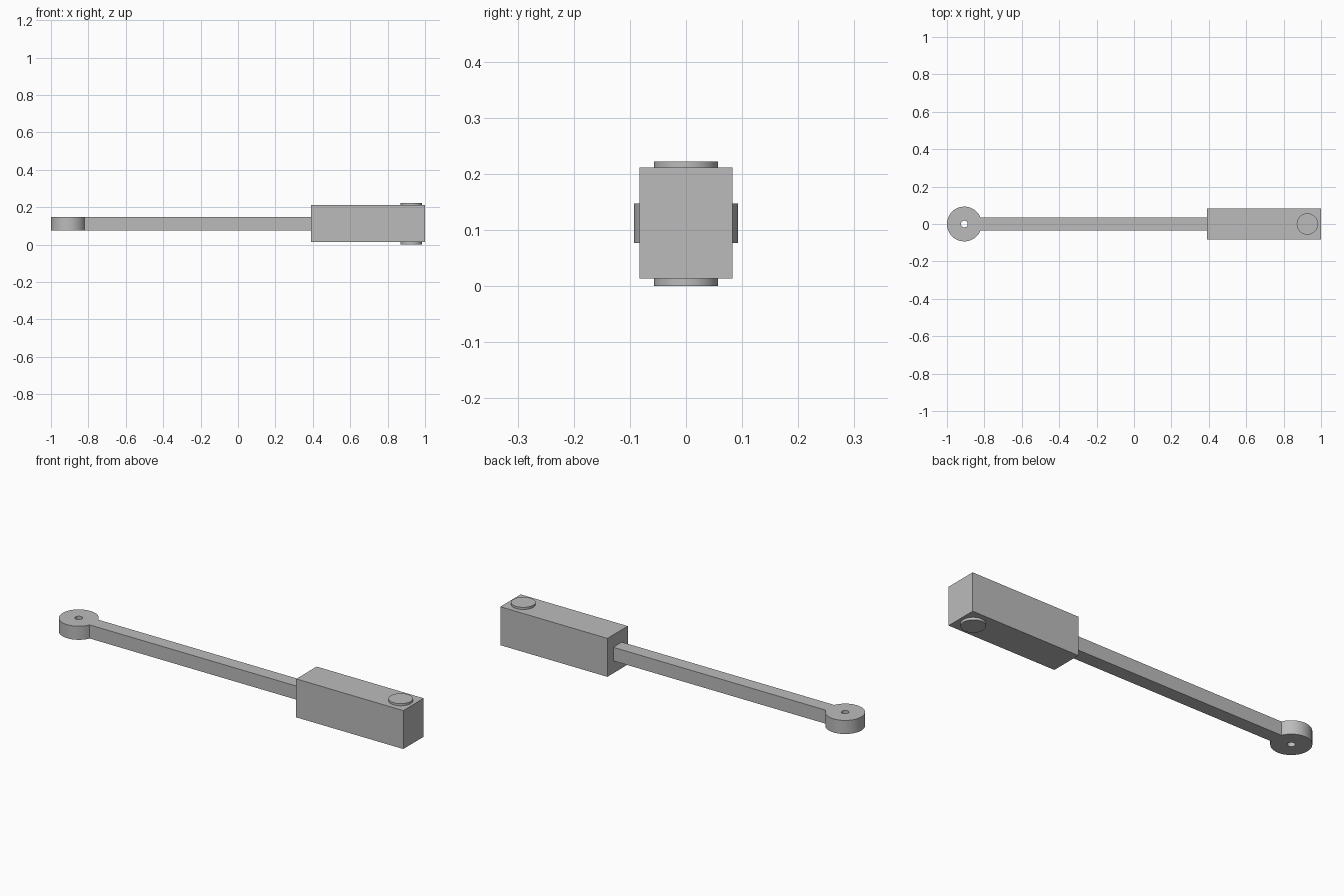
import bpy, bmesh, math

cube = bpy.data.objects.get("Cube")
if cube:
    bpy.data.objects.remove(cube, do_unlink=True)

# Single plain steel colour
steel = bpy.data.materials.new("grey_steel")
steel.use_nodes = True
colour = (0.5, 0.5, 0.5, 1)
steel.diffuse_color = colour
steel.node_tree.nodes["Principled BSDF"].inputs["Base Color"].default_value = colour

MID_Z = 0.112


def arc(cx, radius, start, end, count):
    """Points on a circle centred on the x axis."""
    step = (end - start) / count
    return [(cx + radius * math.cos(start + i * step),
             radius * math.sin(start + i * step)) for i in range(count + 1)]


def extrude_loops(name, loops, z0, z1):
    """Fill an outline (with optional holes) and extrude it upwards."""
    bm = bmesh.new()
    edges = []
    for loop in loops:
        verts = [bm.verts.new((x, y, z0)) for x, y in loop]
        edges += [bm.edges.new((v, verts[i - 1])) for i, v in enumerate(verts)]
    if len(loops) == 1:
        faces = [bm.faces.new(verts)]
    else:
        filled = bmesh.ops.triangle_fill(bm, edges=edges, use_beauty=True)
        faces = [g for g in filled["geom"] if isinstance(g, bmesh.types.BMFace)]
    top = bmesh.ops.extrude_face_region(bm, geom=faces, use_keep_orig=True)
    moved = [g for g in top["geom"] if isinstance(g, bmesh.types.BMVert)]
    bmesh.ops.translate(bm, verts=moved, vec=(0, 0, z1 - z0))
    bmesh.ops.recalc_face_normals(bm, faces=bm.faces)
    mesh = bpy.data.meshes.new(name)
    bm.to_mesh(mesh)
    bm.free()
    mesh.materials.append(steel)
    obj = bpy.data.objects.new(name, mesh)
    bpy.context.collection.objects.link(obj)
    bpy.ops.object.select_all(action="DESELECT")
    obj.select_set(True)
    bpy.context.view_layer.objects.active = obj
    bpy.ops.object.shade_smooth_by_angle(angle=math.radians(30))
    return obj


# Rod with a round eye and a small pin hole, in one piece
eye_x, eye_r, rod_half = -0.907, 0.093, 0.035
block_x = 0.39
join = math.asin(rod_half / eye_r)
outline = arc(eye_x, eye_r, join, 2 * math.pi - join, 56)
outline += [(block_x, -rod_half), (block_x, rod_half)]
hole = arc(eye_x, 0.018, 0, 2 * math.pi, 32)[:-1]
extrude_loops("rod_with_eye", [outline, hole], MID_Z - rod_half, MID_Z + rod_half)

# Rectangular end block
half_y = 0.083
block = [(block_x, -half_y), (1, -half_y), (1, half_y), (block_x, half_y)]
extrude_loops("end_block", [block], 0.013, 0.211)

# Pin through the block, standing proud above and below
pin = arc(0.927, 0.057, 0, 2 * math.pi, 64)[:-1]
extrude_loops("cross_pin", [pin], 0, 0.222)
